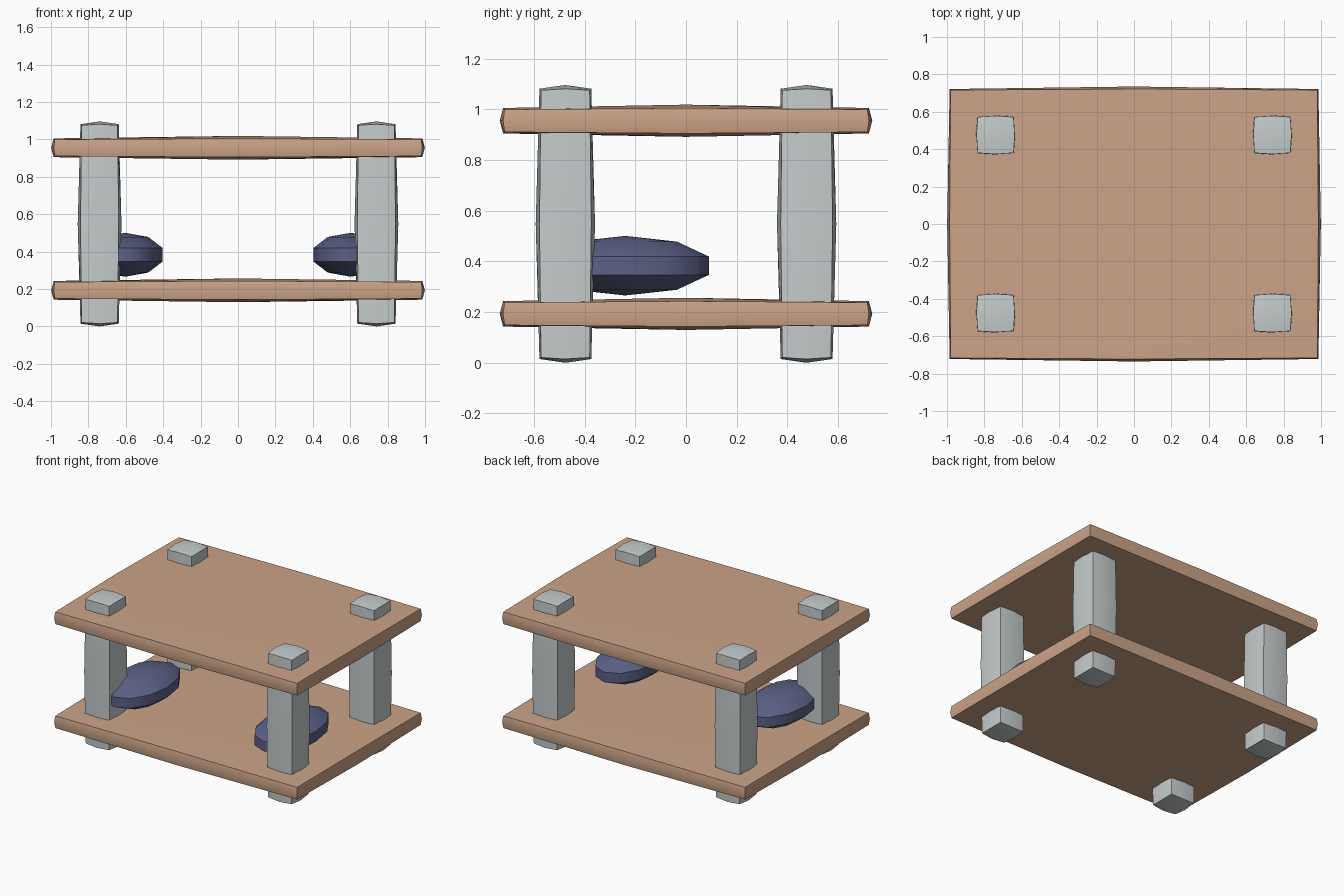
import bpy, bmesh, math
from mathutils import Matrix

if "Cube" in bpy.data.objects:
    bpy.data.objects.remove(bpy.data.objects["Cube"])


def material(name, rgb):
    m = bpy.data.materials.new(name)
    m.diffuse_color = (*rgb, 1)
    m.use_nodes = True
    m.node_tree.nodes["Principled BSDF"].inputs["Base Color"].default_value = m.diffuse_color
    return m


TAN = material("tan_board", (0.60, 0.37, 0.245))
GREY = material("pale_grey", (0.56, 0.60, 0.60))
BLUE = material("slate_blue", (0.105, 0.12, 0.235))


def finish(bm, name, mat, loc, angle):
    mesh = bpy.data.meshes.new(name)
    bm.to_mesh(mesh)
    bm.free()
    mesh.shade_smooth()
    mesh.set_sharp_from_angle(angle=math.radians(angle))
    mesh.materials.append(mat)
    ob = bpy.data.objects.new(name, mesh)
    ob.location = loc
    bpy.context.collection.objects.link(ob)
    return ob


def pillow_box(name, mat, loc, half, puff):
    """Box cut once each way, with edge middles and face centres pushed outward."""
    bm = bmesh.new()
    bmesh.ops.create_cube(bm, size=2)
    bmesh.ops.subdivide_edges(bm, edges=bm.edges[:], cuts=1, use_grid_fill=True)
    for v in bm.verts:
        mids = sum(abs(c) < 0.01 for c in v.co)   # 0 corner, 1 edge middle, 2 face centre
        grow = (0, 0.3, 1)[mids] * puff
        for i in range(3):
            s = v.co[i]
            v.co[i] = s * (half[i] + grow)
    return finish(bm, name, mat, loc, 45)


# Two boards
for name, z in (("lower_board", 0.193), ("upper_board", 0.955)):
    pillow_box(name, TAN, (0, 0, z), (0.98, 0.716, 0.0445), 0.019)

# Four posts through the boards
for sx, side in ((-1, "left"), (1, "right")):
    for sy, end in ((-1, "front"), (1, "back")):
        pillow_box(f"{end}_{side}_post", GREY, (sx * 0.74, sy * 0.476, 0.548),
                   (0.096, 0.096, 0.527), 0.021)

    # Rounded low-poly pod beside each front post
    bm = bmesh.new()
    bmesh.ops.create_uvsphere(bm, u_segments=12, v_segments=5, radius=1)
    bmesh.ops.transform(bm, verts=bm.verts,
                        matrix=Matrix.Diagonal((0.21, 0.347, 0.1175, 1)))
    finish(bm, f"{side}_pod", BLUE, (sx * 0.603, -0.24, 0.383), 50)
